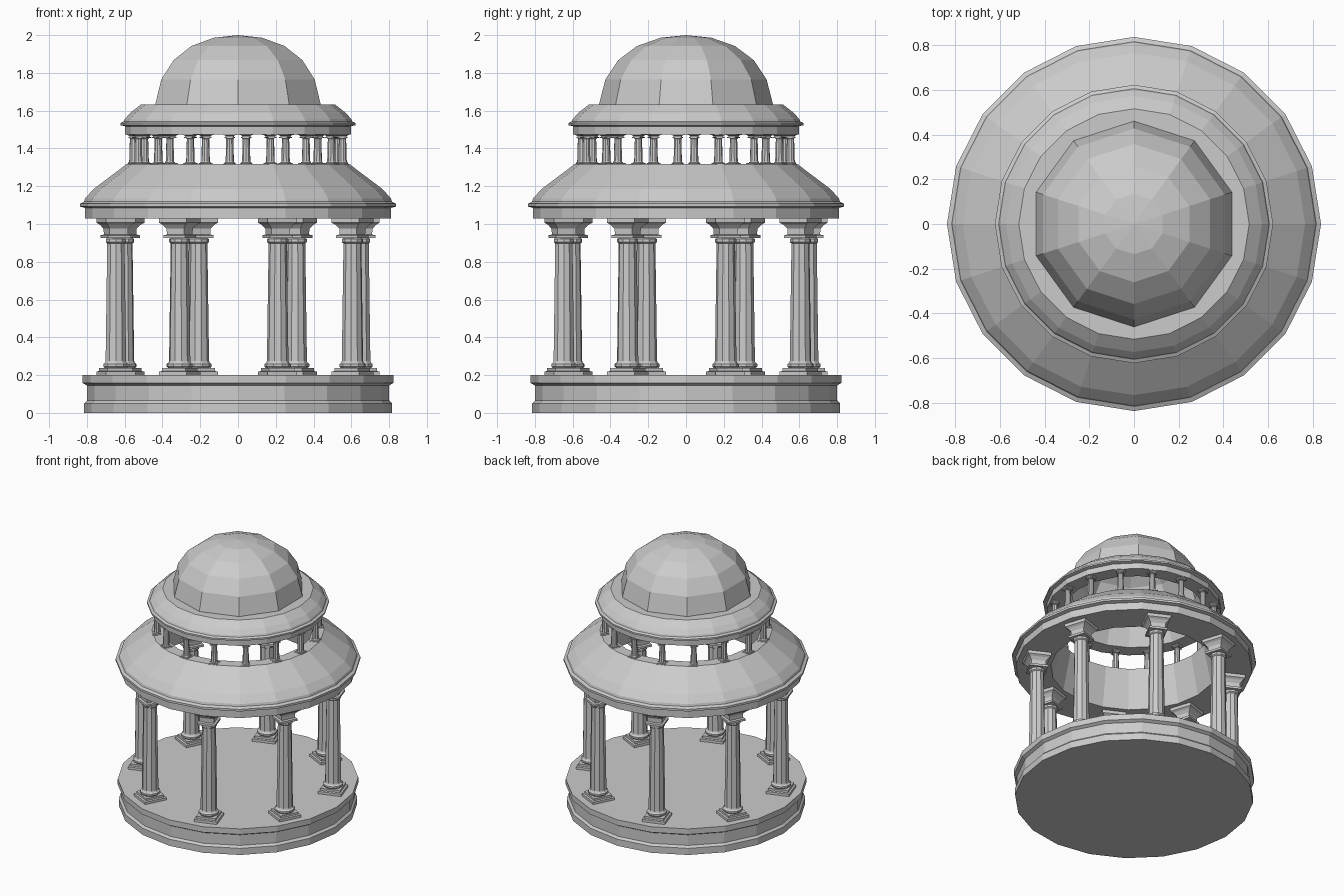
import bpy, bmesh
from math import cos, sin, pi, radians

if "Cube" in bpy.data.objects:
    bpy.data.objects.remove(bpy.data.objects["Cube"])


def lathe(bm, profile, sides, rot=0.0, center=(0, 0), closed=False):
    """Revolve (radius, z) points into flat-faced rings; radius 0 makes a tip."""
    rings = []
    for r, z in profile:
        if r == 0:
            rings.append([bm.verts.new((center[0], center[1], z))])
        else:
            rings.append([bm.verts.new((center[0] + r * cos(rot + 2 * pi * i / sides),
                                        center[1] + r * sin(rot + 2 * pi * i / sides), z))
                          for i in range(sides)])
    pairs = list(zip(rings, rings[1:]))
    if closed:
        pairs.append((rings[-1], rings[0]))
    for a, b in pairs:
        for i in range(sides):
            j = (i + 1) % sides
            if len(a) == 1:
                bm.faces.new((a[0], b[j], b[i]))
            elif len(b) == 1:
                bm.faces.new((a[i], a[j], b[0]))
            else:
                bm.faces.new((a[i], a[j], b[j], b[i]))


def finish(bm, name):
    bmesh.ops.recalc_face_normals(bm, faces=bm.faces)
    mesh = bpy.data.meshes.new(name)
    bm.to_mesh(mesh)
    bm.free()
    obj = bpy.data.objects.new(name, mesh)
    bpy.context.collection.objects.link(obj)
    return obj


def turned(name, profile, sides, rot=0.0, closed=False):
    bm = bmesh.new()
    lathe(bm, profile, sides, rot, closed=closed)
    return finish(bm, name)


# Column profiles: half-width or radius, and height from 0 to 1
PLINTH = [(0, 0), (.082, 0), (.082, .022), (.07, .026), (.07, .045), (0, .045)]
SHAFT = [(.062, .045), (.07, .055), (.07, .07), (.06, .08), (.057, .09),
         (.048, .84), (.056, .848), (.056, .868), (.048, .874), (.048, .9)]
CAPITAL = [(0, .873), (.064, .873), (.064, .892), (.05, .897), (.052, .935),
           (.068, .96), (.082, .972), (.082, 1), (0, 1)]


def column(name, angle, radius, z0, z1, width):
    bm = bmesh.new()
    c = (radius * cos(angle), radius * sin(angle))
    fit = lambda prof, k: [(r * width * k, z0 + z * (z1 - z0)) for r, z in prof]
    for square in (PLINTH, CAPITAL):
        lathe(bm, fit(square, 2 ** .5), 4, angle + pi / 4, c)
    lathe(bm, fit(SHAFT, 1), 10, angle, c)
    return finish(bm, name)


# Round platform
turned("platform", [(0, 0), (.815, 0), (.815, .05), (.80, .065), (.80, .145),
                    (.822, .158), (.822, .2), (0, .2)], 20)

# Eight main columns
for i in range(8):
    column(f"column_{i + 1}", radians(18 + 45 * i), .68, .2, 1.03, 1.0)

# Lower ring roof, open in the middle
turned("lower_roof", [(.57, 1.03), (.81, 1.03), (.81, 1.085), (.836, 1.092),
                      (.836, 1.108), (.815, 1.118), (.81, 1.135), (.765, 1.185),
                      (.59, 1.317), (.51, 1.317)], 20, closed=True)

# Sixteen small columns of the lantern
for i in range(16):
    column(f"lantern_column_{i + 1}", radians(18 + 22.5 * i), .555, 1.315, 1.477, .4)

# Upper ring roof
turned("upper_roof", [(.49, 1.475), (.597, 1.475), (.597, 1.517), (.622, 1.523),
                      (.622, 1.535), (.605, 1.543), (.6, 1.555), (.572, 1.587),
                      (.515, 1.632), (.43, 1.632)], 20, closed=True)

# Ten-sided dome
turned("dome", [(.46, 1.61), (.46, 1.635), (.427, 1.765), (.358, 1.868),
                (.26, 1.942), (.135, 1.986), (0, 2.0)], 10, radians(18))
